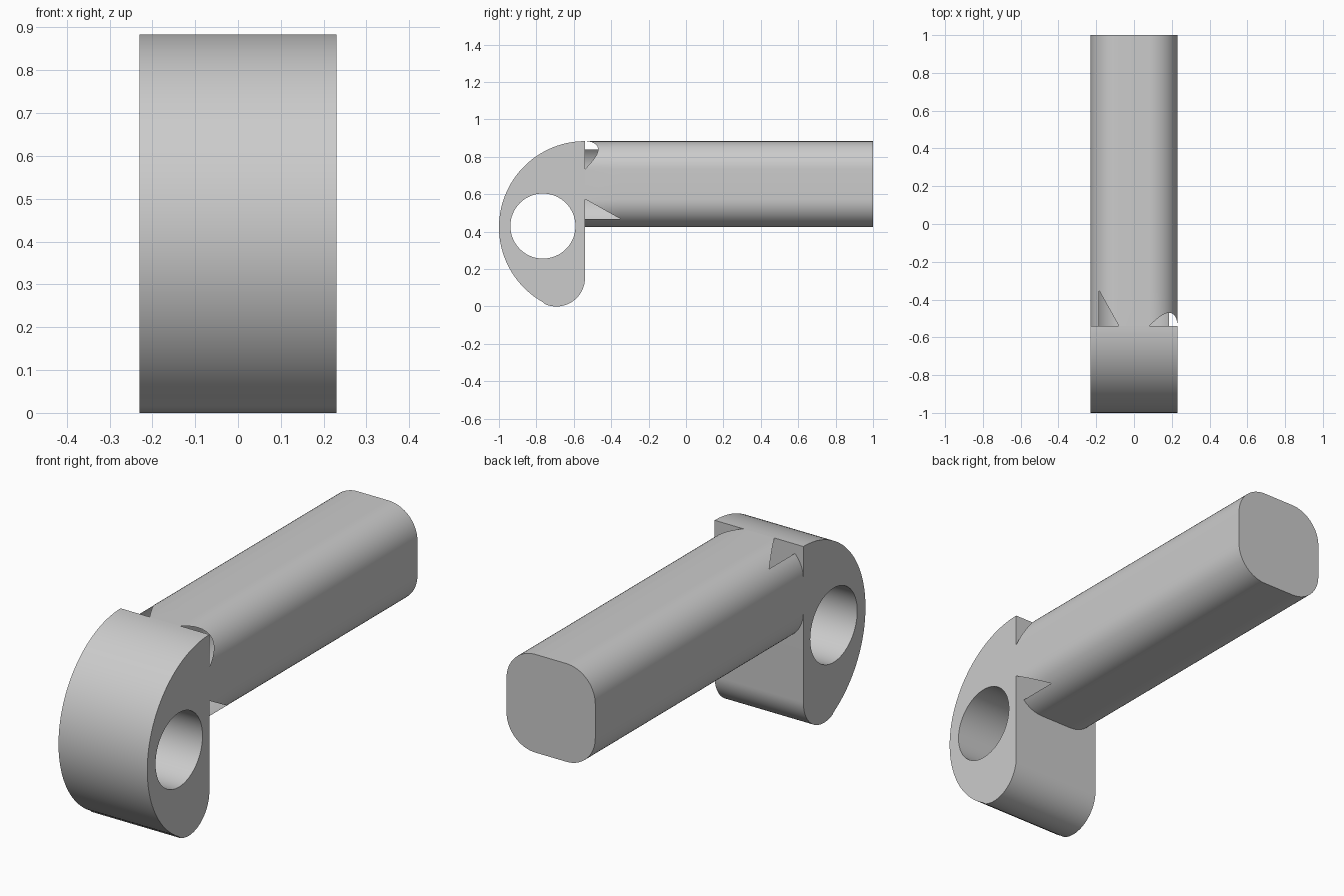
import bpy, bmesh
from math import sin, cos, pi, radians, atan2

if "Cube" in bpy.data.objects:
    bpy.data.objects.remove(bpy.data.objects["Cube"])

W = 0.23          # half width of head and bar
Y0 = -0.54        # back face of the head, where the bar starts
TIP = -0.35       # end of the open triangular slits in the bar
R = 0.15          # bar corner radius
ZC = 0.654        # bar centre height


def arc(cy, cz, r, a0, a1, n):
    return [(cy + r * cos(a0 + (a1 - a0) * i / n),
             cz + r * sin(a0 + (a1 - a0) * i / n)) for i in range(n + 1)]


def smooth(ob):
    bpy.ops.object.select_all(action='DESELECT')
    ob.select_set(True)
    bpy.context.view_layer.objects.active = ob
    if ob.type == 'CURVE':
        bpy.ops.object.convert(target='MESH')
    bpy.ops.object.shade_smooth_by_angle(angle=radians(35))


# Hooked head: big arc, rounded toe, flat back, round hole through it
toe = 0.153
a = atan2(toe - 0.424, -toe) % (2 * pi)
outline = arc(Y0, 0.424, 0.46, pi / 2, a, 48)
outline += arc(Y0 - toe, toe, toe, a, 2 * pi, 24)[1:]
hole = arc(-0.765, 0.43, 0.174, 0, 2 * pi, 64)[:-1]
cu = bpy.data.curves.new("head", 'CURVE')
cu.dimensions = '2D'
cu.fill_mode = 'BOTH'
cu.extrude = W
for loop in (outline, hole):
    sp = cu.splines.new('POLY')
    sp.points.add(len(loop) - 1)
    for p, (y, z) in zip(sp.points, loop):
        p.co = (y, z, 0, 1)
    sp.use_cyclic_u = True
head = bpy.data.objects.new("head", cu)
head.rotation_euler = (pi / 2, 0, pi / 2)
bpy.context.collection.objects.link(head)
smooth(head)

# Bar cross-section as (x, z, start y); some corners start late, leaving openings
N = 16
section = []
c = W - R
for k, (sx, sz) in enumerate(((1, 1), (-1, 1), (-1, -1), (1, -1))):
    for i in range(N + 1):
        t = pi / 2 * (k + i / N)
        x, z = sx * c + R * cos(t), sz * c + R * sin(t)
        start = Y0
        half = R * cos(pi / 4)
        if k == 0:                                   # curved opening
            start += 0.07 * sin(pi * i / N)
        elif k == 1 and i <= N // 2:                 # upper slit
            start += (TIP - Y0) * R * sin(pi / 2 * i / N) / half
        elif k == 3 and i >= N // 2:                 # lower slit
            start += (TIP - Y0) * R * cos(pi / 2 * i / N) / half
        if k == 3 and i == N // 2:
            section.append((x, ZC + z, Y0))
        section.append((x, ZC + z, start))
        if k == 1 and i == N // 2:
            section.append((x, ZC + z, Y0))

bm = bmesh.new()
rows = [[bm.verts.new((x, y, z)) for x, z, y in
         [(x, z, s if r is None else r) for x, z, s in section]]
        for r in (None, TIP, 1.0)]
n = len(section)
for lo, hi in zip(rows, rows[1:]):
    for i in range(n):
        j = (i + 1) % n
        if (hi[i].co - hi[j].co).length > 1e-6:
            bm.faces.new((lo[i], hi[i], hi[j], lo[j]))
bm.faces.new(rows[-1][::-1])
bmesh.ops.remove_doubles(bm, verts=bm.verts[:], dist=1e-5)
bm.normal_update()
cap = max(bm.faces, key=lambda f: f.calc_center_median().y)
if cap.normal.y < 0:
    cap.normal_flip()
side = max(bm.faces, key=lambda f: f.calc_center_median().z if f is not cap else -9)
if side.normal.z < 0:
    for f in bm.faces:
        if f is not cap:
            f.normal_flip()
me = bpy.data.meshes.new("bar")
bm.to_mesh(me)
bm.free()
bar = bpy.data.objects.new("bar", me)
bpy.context.collection.objects.link(bar)
smooth(bar)
